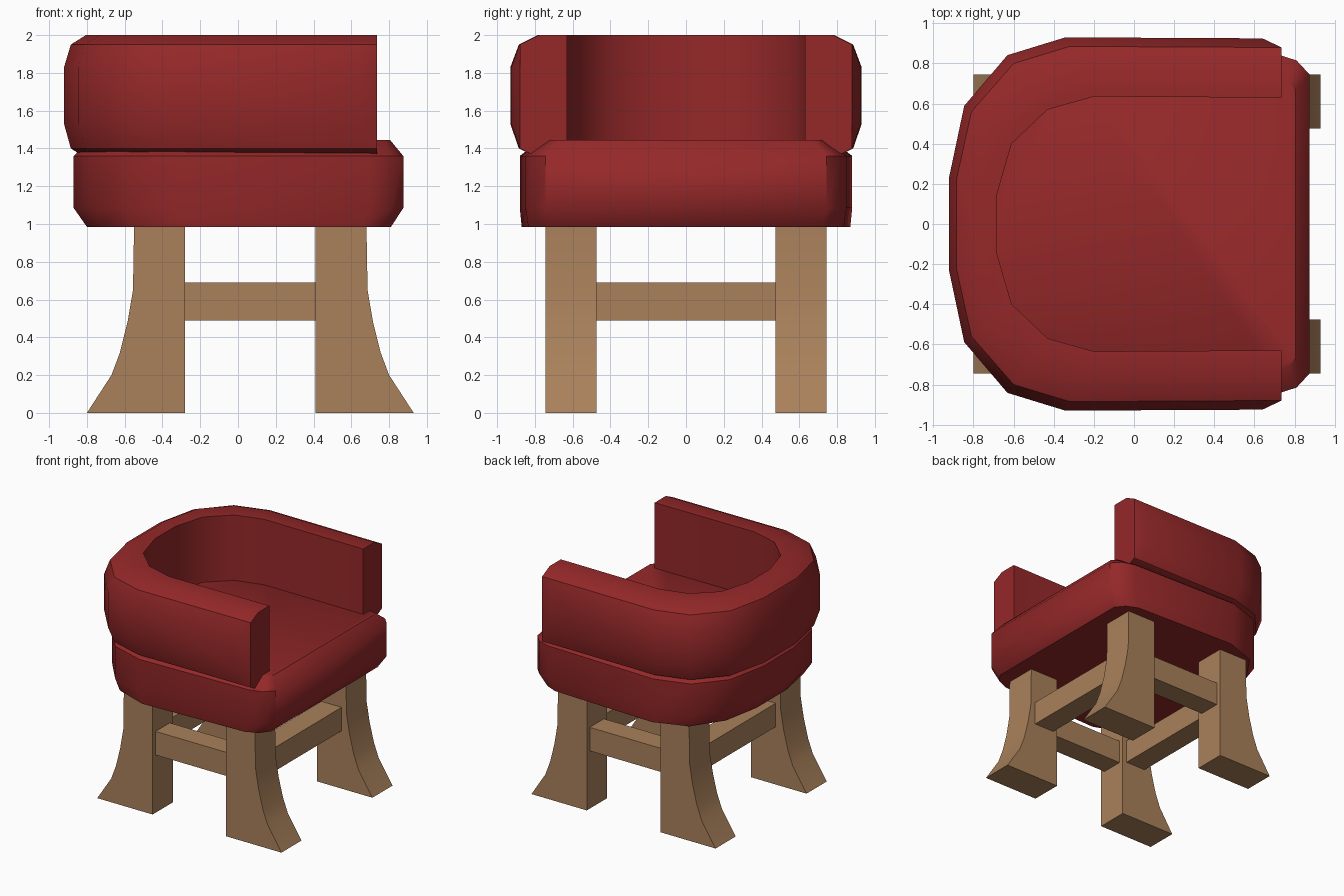
import bpy, bmesh, math

if "Cube" in bpy.data.objects:
    bpy.data.objects.remove(bpy.data.objects["Cube"])


def material(name, rgb):
    m = bpy.data.materials.new(name)
    m.diffuse_color = (*rgb, 1)
    m.use_nodes = True
    m.node_tree.nodes["Principled BSDF"].inputs["Base Color"].default_value = m.diffuse_color
    return m


RED = material("red upholstery", (0.30, 0.021, 0.022))
WOOD = material("oak wood", (0.40, 0.22, 0.105))


def make(name, bm, mat, angle=None):
    bmesh.ops.recalc_face_normals(bm, faces=bm.faces)
    me = bpy.data.meshes.new(name)
    bm.to_mesh(me)
    bm.free()
    me.materials.append(mat)
    ob = bpy.data.objects.new(name, me)
    bpy.context.collection.objects.link(ob)
    if angle:
        bpy.context.view_layer.objects.active = ob
        ob.select_set(True)
        bpy.ops.object.shade_smooth_by_angle(angle=math.radians(angle))
        ob.select_set(False)
    return ob


def loft(name, rings, mat, angle):
    # skin closed rings of equal length and cap both ends
    bm = bmesh.new()
    vs = [[bm.verts.new(p) for p in r] for r in rings]
    n = len(vs[0])
    for a, b in zip(vs, vs[1:]):
        for i in range(n):
            j = (i + 1) % n
            bm.faces.new((a[i], a[j], b[j], b[i]))
    bm.faces.new(vs[0])
    bm.faces.new(vs[-1])
    return make(name, bm, mat, angle)


def box(name, x0, x1, y0, y1, z0, z1, mat):
    rings = [[(x0, y0, z), (x1, y0, z), (x1, y1, z), (x0, y1, z)] for z in (z0, z1)]
    return loft(name, rings, mat, None)


def mirrored(half):
    return half + [(x, -y) for x, y in reversed(half)]


# Seat cushion: rounded outline with chamfered top and bottom
mid = mirrored([(.875, .745), (.81, .815), (.70, .85), (-.31, .88),
                (-.60, .79), (-.80, .55), (-.87, .21)])
top = mirrored([(.805, .67), (.77, .71), (.68, .73), (-.29, .77),
                (-.55, .69), (-.73, .48), (-.79, .18)])
bottom = mirrored([(.81, .715), (.75, .79), (.65, .835), (-.29, .87),
                   (-.57, .77), (-.74, .52), (-.80, .20)])
loft("seat", [[(x, y, z) for x, y in o] for o, z in
              ((bottom, .985), (mid, 1.085), (mid, 1.36), (top, 1.445))], RED, 40)

# Wraparound back and arms: one section swept round a U path
inner = mirrored([(.735, .63), (.64, .63), (-.20, .635), (-.43, .57), (-.61, .40), (-.685, .14)])
outer = mirrored([(.735, .88), (.64, .88), (-.32, .885), (-.60, .80), (-.81, .56), (-.885, .22)])
section = [(0, 1.40), (0, 2.0), (.6, 2.0), (1, 1.95), (1.18, 1.83),
           (1.18, 1.53), (1, 1.40), (.76, 1.37)]
rings = []
for i, (a, b) in enumerate(zip(inner, outer)):
    ring = []
    for t, z in section:
        if i in (0, len(inner) - 1):
            t = min(t, 1.0)  # arm ends taper in
        ring.append((a[0] + (b[0] - a[0]) * t, a[1] + (b[1] - a[1]) * t, z))
    rings.append(ring)
loft("back_and_arms", rings, RED, 38)

# Legs: flared profile extruded sideways
flare = [(.25, 0), (.12, .20), (.075, .32), (.035, .48), (.006, .65), (0, 1.0)]
for end, face, back in (("front", .68, .41), ("rear", -.55, -.28)):
    s = 1 if face > 0 else -1
    prof = [(face + s * d, z) for d, z in flare] + [(back, 1.0), (back, 0)]
    for side, sy in (("left", 1), ("right", -1)):
        loft(f"{end}_{side}_leg", [[(x, sy * y, z) for x, z in prof] for y in (.475, .745)], WOOD, 30)

# Stretchers joining the legs
for side, y in (("left", .61), ("right", -.61)):
    box(f"{side}_stretcher", -.28, .41, y - .095, y + .095, .49, .69, WOOD)
for end, x in (("front", .545), ("rear", -.415)):
    box(f"{end}_stretcher", x - .095, x + .095, -.475, .475, .49, .69, WOOD)
